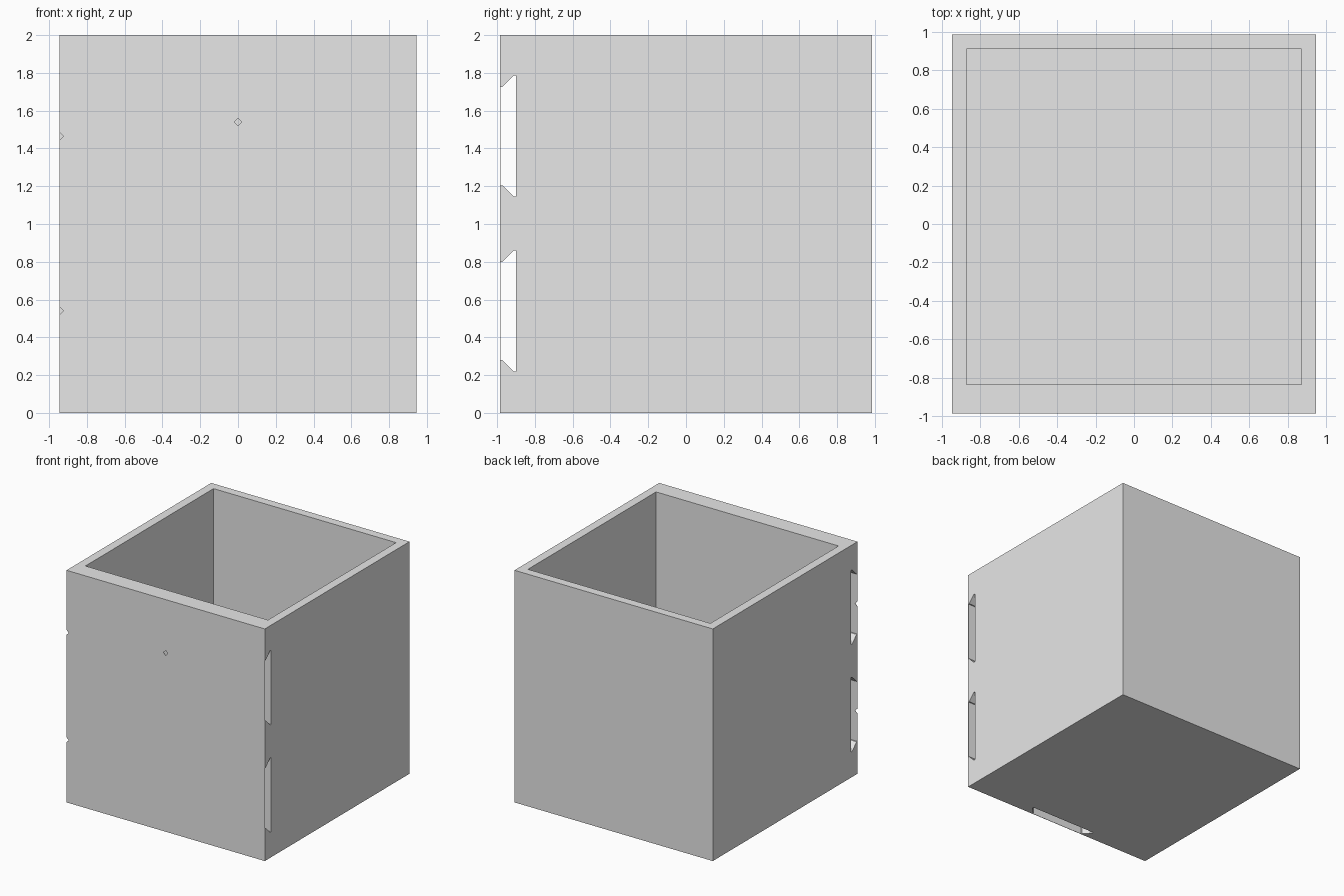
import bpy, bmesh, math

if "Cube" in bpy.data.objects:
    bpy.data.objects.remove(bpy.data.objects["Cube"])

grey = bpy.data.materials.new("plain_grey")
grey.diffuse_color = (0.8, 0.8, 0.8, 1)
grey.use_nodes = True
grey.node_tree.nodes["Principled BSDF"].inputs["Base Color"].default_value = grey.diffuse_color

# Dovetail section: depth (y) and half width of the slot
SECTION = [(-0.982, 0.26), (-0.972, 0.26), (-0.912, 0.32), (-0.90, 0.32)]


def loft(name, rings):
    """Closed solid from equal-length rings of points."""
    bm = bmesh.new()
    vs = [[bm.verts.new(p) for p in r] for r in rings]
    n = len(rings[0])
    for a, b in zip(vs, vs[1:]):
        for i in range(n):
            j = (i + 1) % n
            bm.faces.new((a[i], a[j], b[j], b[i]))
    bm.faces.new(vs[0])
    bm.faces.new(vs[-1])
    bmesh.ops.recalc_face_normals(bm, faces=bm.faces[:])
    mesh = bpy.data.meshes.new(name)
    bm.to_mesh(mesh)
    bm.free()
    ob = bpy.data.objects.new(name, mesh)
    bpy.context.collection.objects.link(ob)
    mesh.materials.append(grey)
    return ob


def box(name, x, y0, y1, z0, z1):
    return loft(name, [[(-x, y, z0), (x, y, z0), (x, y, z1), (-x, y, z1)]
                       for y in (y0, y1)])


def round_top_outline(y, h, top, steps=24):
    """Upright slot outline, open below and rounded at its top."""
    arc = [(h * math.cos(math.pi * i / steps), y,
            top + h * math.sin(math.pi * i / steps)) for i in range(steps + 1)]
    return [(-h, y, -0.1), (h, y, -0.1)] + arc


# Open box
bin_body = box("storage_bin", 0.945, -0.985, 0.985, 0, 2)
cutters = [box("cavity_cutter", 0.87, -0.835, 0.91, 0.075, 2.2)]

# Two sideways mounting slots behind the front skin
for zc in (0.54, 1.465):
    cutters.append(loft("side_slot_cutter", [
        [(-1.2, y, zc - h), (1.2, y, zc - h), (1.2, y, zc + h), (-1.2, y, zc + h)]
        for y, h in SECTION]))

# Upright mounting slot entering from the bottom
cutters.append(loft("upright_slot_cutter",
                    [round_top_outline(y, h, 1.54) for y, h in SECTION]))

# Small diamond holes at the slot ends
for x, z in ((0, 1.54), (-0.945, 0.54), (-0.945, 1.465)):
    r = 0.021
    cutters.append(loft("dimple_cutter", [
        [(x - r, y, z), (x, y, z - r), (x + r, y, z), (x, y, z + r)]
        for y in (-1.1, -0.94)]))

for c in cutters:
    c.hide_render = True
    mod = bin_body.modifiers.new(c.name, 'BOOLEAN')
    mod.operation = 'DIFFERENCE'
    mod.solver = 'EXACT'
    mod.object = c

# Apply the cuts and remove the cutters
deps = bpy.context.evaluated_depsgraph_get()
result = bpy.data.meshes.new_from_object(bin_body.evaluated_get(deps))
bin_body.modifiers.clear()
bin_body.data = result
result.materials.clear()
result.materials.append(grey)
for p in result.polygons:
    p.material_index = 0
for c in cutters:
    bpy.data.objects.remove(c)
